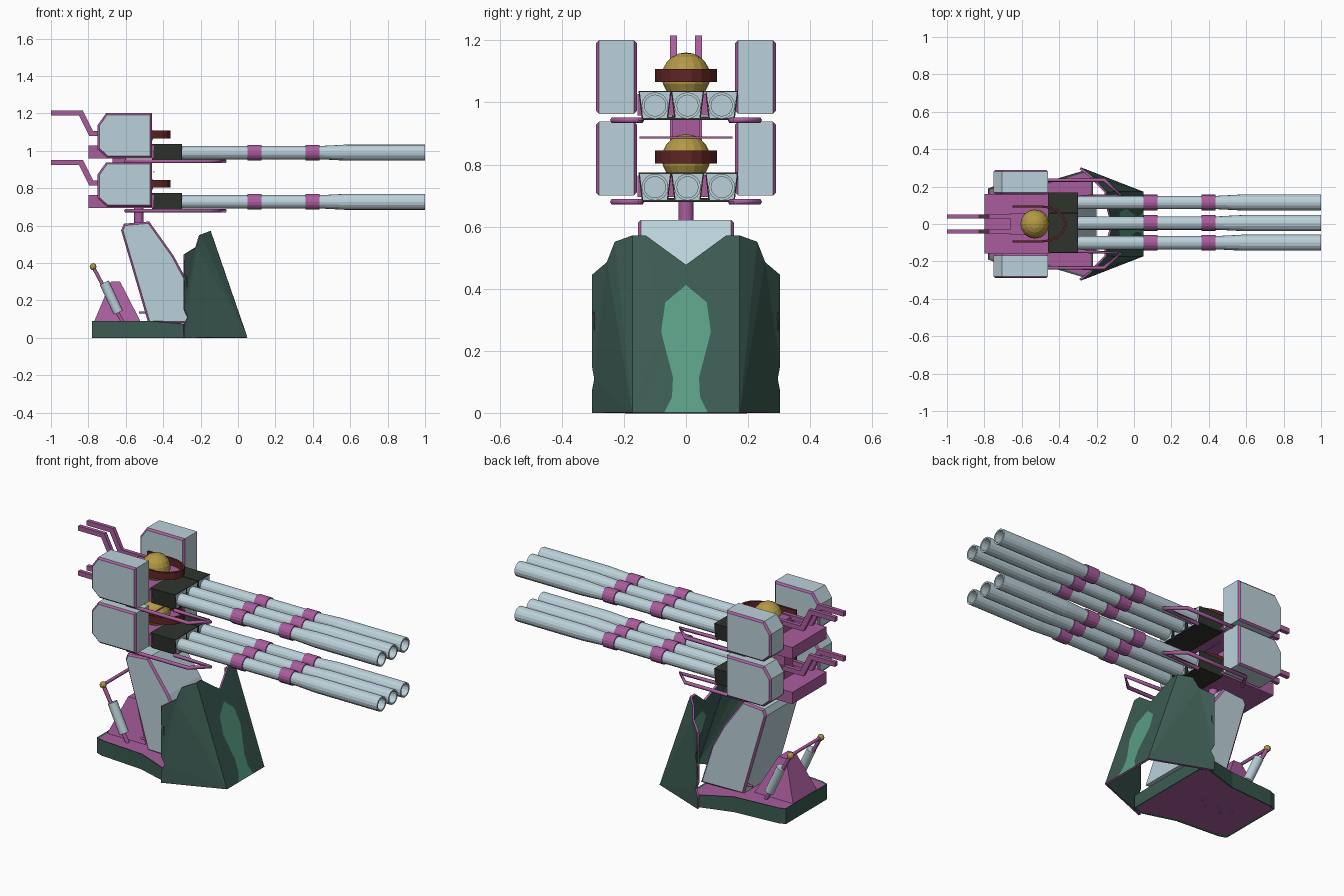
import bpy, bmesh, math
from mathutils import Vector

if "Cube" in bpy.data.objects:
    bpy.data.objects.remove(bpy.data.objects["Cube"])

def mat(name, r, g, b):
    m = bpy.data.materials.new(name)
    m.diffuse_color = (r, g, b, 1)
    m.use_nodes = True
    m.node_tree.nodes["Principled BSDF"].inputs["Base Color"].default_value = m.diffuse_color
    return m

PALE = mat("pale blue grey", .50, .64, .70)
PURPLE = mat("purple", .40, .11, .34)
GREEN = mat("dark green", .045, .105, .085)
TEAL = mat("light green", .10, .34, .23)
BLACK = mat("blackish green", .028, .034, .026)
GOLD = mat("gold", .45, .32, .06)
RED = mat("dark red", .12, .018, .018)

def finish(name, bm, mats, recalc=True):
    if recalc:
        bmesh.ops.recalc_face_normals(bm, faces=bm.faces[:])
    me = bpy.data.meshes.new(name)
    bm.to_mesh(me)
    bm.free()
    for m in mats:
        me.materials.append(m)
    ob = bpy.data.objects.new(name, me)
    bpy.context.collection.objects.link(ob)
    return ob

def extrude(bm, pts, vec):
    """Solid from an outline; returns its two end caps."""
    a = [bm.verts.new(p) for p in pts]
    b = [bm.verts.new(Vector(p) + Vector(vec)) for p in pts]
    caps = [bm.faces.new(a), bm.faces.new(b[::-1])]
    n = len(a)
    for i in range(n):
        bm.faces.new((a[i], b[i], b[(i + 1) % n], a[(i + 1) % n]))
    bmesh.ops.recalc_face_normals(bm, faces=bm.faces[:])
    return caps

def slab(name, prof, y0, y1, main, trim=None, width=.01):
    """Side profile in x,z pulled along y, with coloured trim on the cap edges."""
    bm = bmesh.new()
    caps = extrude(bm, [(x, y0, z) for x, z in prof], (0, y1 - y0, 0))
    if trim:
        edges = list({e for f in caps for e in f.edges})
        bmesh.ops.bevel(bm, geom=edges, offset=width, offset_type='OFFSET', segments=1,
                        profile=.5, affect='EDGES', material=1)
    return finish(name, bm, [main, trim or main])

def box(name, x0, x1, y0, y1, z0, z1, m):
    return slab(name, [(x0, z0), (x1, z0), (x1, z1), (x0, z1)], y0, y1, m)

def lathe(name, prof, y, z, m, seg=16):
    """Spin an (x, radius) profile about an axis along x."""
    bm = bmesh.new()
    rings = [[bm.verts.new((x, y + r * math.cos(2 * math.pi * i / seg),
                            z + r * math.sin(2 * math.pi * i / seg))) for i in range(seg)]
             for x, r in prof]
    for p, q in zip(rings, rings[1:]):
        for i in range(seg):
            j = (i + 1) % seg
            bm.faces.new((p[i], p[j], q[j], q[i]))
    bm.faces.new(rings[0])
    bm.faces.new(rings[-1])
    return finish(name, bm, [m])

def tube(name, pts, r, m, res=1):
    cu = bpy.data.curves.new(name, 'CURVE')
    cu.dimensions = '3D'
    cu.bevel_depth, cu.bevel_resolution, cu.use_fill_caps = r, res, True
    sp = cu.splines.new('POLY')
    sp.points.add(len(pts) - 1)
    for p, c in zip(sp.points, pts):
        p.co = (*c, 1)
    cu.materials.append(m)
    ob = bpy.data.objects.new(name, cu)
    bpy.context.collection.objects.link(ob)
    bpy.context.view_layer.objects.active = ob
    bpy.ops.object.select_all(action='DESELECT')
    ob.select_set(True)
    bpy.ops.object.convert(target='MESH')

def ball(name, c, r, m, u=16, v=10):
    bm = bmesh.new()
    bmesh.ops.create_uvsphere(bm, u_segments=u, v_segments=v, radius=r)
    bmesh.ops.translate(bm, verts=bm.verts[:], vec=c)
    return finish(name, bm, [m])

# base tray: dark rim with purple top and underside
half = [(-.78, .19), (-.74, .205), (-.47, .225), (-.27, .285), (-.22, .26)]
plan = half + [(x, -y) for x, y in half[::-1]]
bm = bmesh.new()
caps = extrude(bm, [(x, y, 0) for x, y in plan], (0, 0, .09))
for v in bm.verts:
    if v.co.z > .05 and v.co.x > -.3:
        v.co.z = .072
for f in caps:
    bmesh.ops.inset_region(bm, faces=[f], thickness=.012, depth=-.004)
    f.material_index = 1
finish("base_tray", bm, [GREEN, PURPLE])
for i in range(5):
    ball("underside_rivet", (-.64 + .05 * i, .02 * (-1) ** i, .006), .008, PURPLE, 8, 4)

# armour shield: sloped centre with a light inlay, swept wings, jagged outline
def slope(y, z):
    return (.045 - .345 * z, y, z)

inlay = [(0, .41), (.067, .354), (.08, .26), (.064, .196), (.042, .113), (.045, .05), (.07, 0)]
wing = [(-.205, .225, .55), (-.225, .25, .485), (-.288, .298, .445), (-.288, .298, .34),
        (-.272, .291, .305), (-.288, .298, .25), (-.288, .298, .15), (-.27, .29, .11),
        (-.288, .298, .07), (-.288, .298, 0)]
bm = bmesh.new()
inner = [bm.verts.new(slope(*p)) for p in inlay]
mid = bm.verts.new(slope(0, 0))
edge = [bm.verts.new(slope(*p)) for p in [(.17, 0), (.17, .57), (.13, .57), (0, .475)]]
rim = [bm.verts.new(p) for p in wing]
bm.faces.new(inner + [mid]).material_index = 1
bm.faces.new(inner[::-1] + edge[::-1])
bm.faces.new([edge[0], edge[1]] + rim)
bmesh.ops.triangulate(bm, faces=bm.faces[:])
shield = finish("armour_shield", bm, [GREEN, TEAL, PURPLE])
mm = shield.modifiers.new("mirror", 'MIRROR')
mm.use_axis = (False, True, False)
so = shield.modifiers.new("thickness", 'SOLIDIFY')
so.thickness, so.offset, so.material_offset_rim = .012, 0, 2

# leaning support column with purple edging, and neck
slab("support_column", [(-.48, .08), (-.625, .575), (-.61, .61), (-.475, .622), (-.345, .44),
                        (-.275, .31), (-.2, .075)], -.155, .155, PALE, PURPLE, .01)
tube("neck", [(-.53, 0, .58), (-.53, 0, .72)], .025, PURPLE, 3)

# rear buttress
bm = bmesh.new()
lo = [bm.verts.new(p) for p in [(-.77, -.11, .085), (-.52, -.11, .085), (-.52, .11, .085), (-.77, .11, .085)]]
hi = [bm.verts.new(p) for p in [(-.68, -.045, .3), (-.63, -.045, .3), (-.63, .045, .3), (-.68, .045, .3)]]
bm.faces.new(lo)
bm.faces.new(hi)
for i in range(4):
    bm.faces.new((lo[i], lo[(i + 1) % 4], hi[(i + 1) % 4], hi[i]))
finish("rear_buttress", bm, [PURPLE])

# rear pistons with ball ends and a cross bar
for y in (-.14, .14):
    ball("piston_ball", (-.775, y, .38), .019, GOLD, 10, 6)
    tube("piston_rod", [(-.775, y, .38), (-.615, y, .08)], .011, PURPLE)
    tube("piston_cylinder", [(-.715, y, .295), (-.64, y, .135)], .027, PALE, 2)
    tube("column_pin", [(-.53, y, .135), (-.44, y, .135)], .007, PURPLE)
tube("piston_cross_bar", [(-.775, -.14, .38), (-.775, .14, .38)], .009, PURPLE)

# two identical gun tiers
for dz in (0, .263):
    zc = .727 + dz
    box("receiver", -.8, -.45, -.157, .16, zc - .032, zc + .037, PURPLE)
    for y in (-.1, .005, .115):
        # barrel with flared hollow muzzle, rings and housing
        lathe("barrel", [(-.32, .036), (.45, .036), (.58, .043), (1, .043), (1, .034), (.6, .034)], y, zc, PALE)
        for x in (.05, .36):
            lathe("barrel_ring", [(x, .036), (x, .042), (x + .075, .042), (x + .075, .036)], y, zc, PURPLE)
        bm = bmesh.new()
        sect = [(-.053, .047), (.053, .047), (.042, -.045), (-.042, -.045)]
        caps = extrude(bm, [(-.46, y + a, zc + b) for a, b in sect], (.16, 0, 0))
        bmesh.ops.inset_region(bm, faces=[caps[1]], thickness=.006)
        caps[1].material_index = 1
        finish("barrel_housing", bm, [BLACK, PALE])
    box("housing_floor", -.46, -.3, -.14, .155, zc - .047, zc - .035, BLACK)
    for s in (-1, 1):
        # side magazines, lower rails, rear grips
        slab("side_magazine", [(-.75, .745 + dz), (-.7, .7 + dz), (-.46, .7 + dz), (-.46, .938 + dz),
                               (-.705, .938 + dz), (-.75, .875 + dz)],
             s * .158, s * .29, PALE, PURPLE, .01)
        tube("lower_rail", [(-.6, s * .15, .68 + dz), (-.55, s * .235, .68 + dz), (-.16, s * .235, .68 + dz),
                            (-.07, s * .155, .68 + dz), (-.31, s * .145, .68 + dz)], .0105, PURPLE)
        slab("rear_grip", [(-1, .925 + dz), (-1, .952 + dz), (-.83, .952 + dz), (-.775, .842 + dz),
                           (-.6, .842 + dz), (-.6, .815 + dz), (-.795, .815 + dz), (-.85, .925 + dz)],
             s * .04 - .011, s * .04 + .011, PURPLE)
    box("grip_mount", -.66, -.58, -.06, .06, zc + .03, .835 + dz, PURPLE)
    ball("head_dome", (-.53, 0, .82 + dz), .078, GOLD)
    # wrap-around visor band
    arc = [(-.5 + .14 * math.sin(math.radians(a)), .1 * math.cos(math.radians(a))) for a in range(0, 181, 20)]
    path = [(-.65, .1)] + arc + [(-.65, -.1)]
    inner = [(-.65, .088)] + [(-.5 + (x + .5) * .91, y * .88) for x, y in arc] + [(-.65, -.088)]
    bm = bmesh.new()
    extrude(bm, [(x, y, .803 + dz) for x, y in path + inner[::-1]], (0, 0, .042))
    finish("visor_band", bm, [RED])

# link between the tiers
box("tier_link", -.67, -.6, -.045, .045, .75, .97, PURPLE)
tube("tier_cross_rod", [(-.45, -.15, .887), (-.45, .15, .887)], .004, PURPLE)
